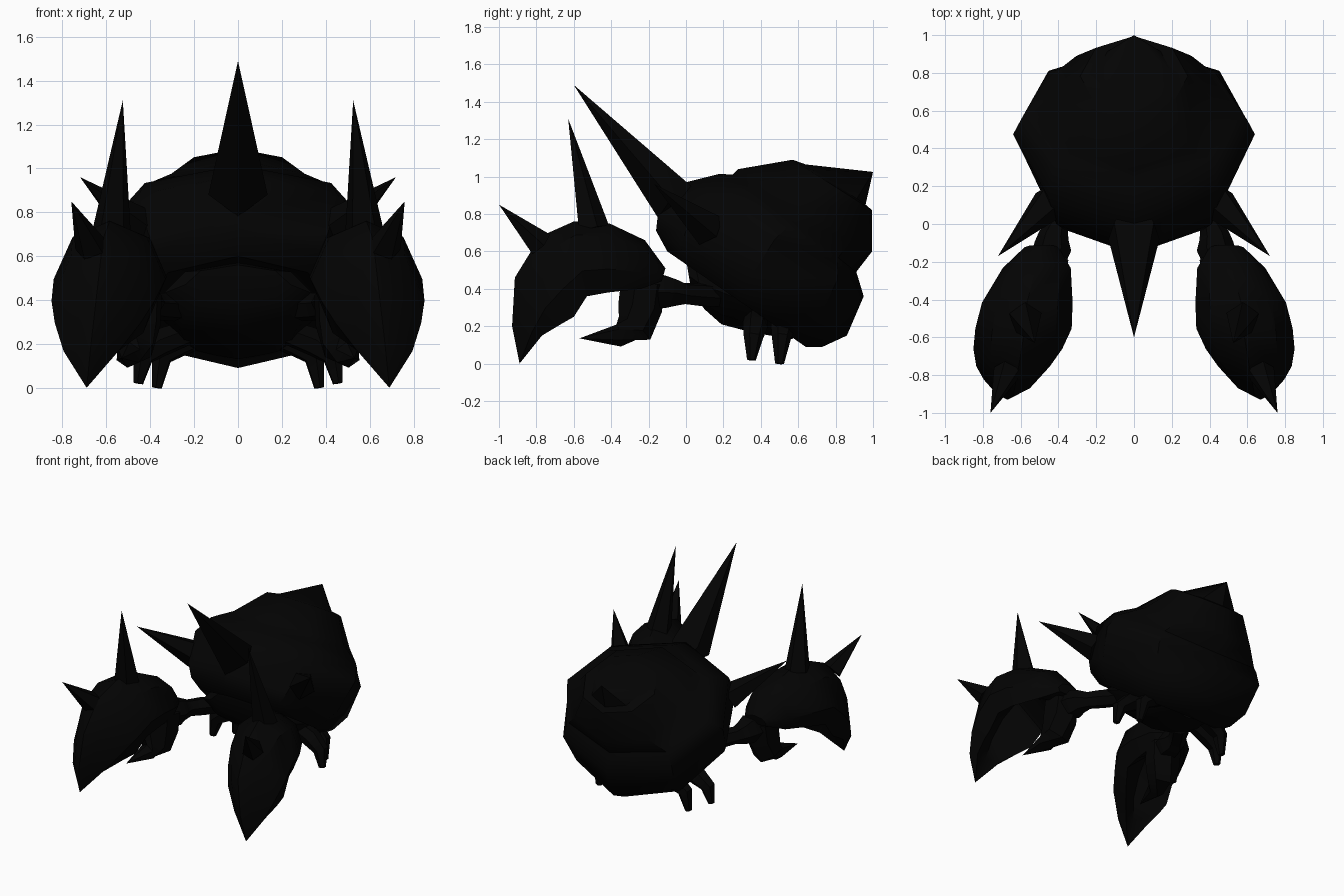
import bpy, bmesh, math
from mathutils import Vector

if "Cube" in bpy.data.objects:
    bpy.data.objects.remove(bpy.data.objects["Cube"])

black = bpy.data.materials.new("black")
black.diffuse_color = (0.001, 0.001, 0.001, 1)
black.use_nodes = True
black.node_tree.nodes["Principled BSDF"].inputs["Base Color"].default_value = black.diffuse_color


def finish(name, bm, mirror=False):
    bmesh.ops.recalc_face_normals(bm, faces=bm.faces)
    me = bpy.data.meshes.new(name)
    bm.to_mesh(me)
    bm.free()
    me.materials.append(black)
    ob = bpy.data.objects.new(name, me)
    bpy.context.collection.objects.link(ob)
    if mirror:
        ob.modifiers.new("mirror", 'MIRROR')
    return ob


def skin(name, rings, mirror=False):
    """Bridge a list of rings; a ring of one point becomes a tip."""
    bm = bmesh.new()
    vr = [[bm.verts.new(p) for p in r] for r in rings]
    for a, b in zip(vr, vr[1:]):
        n = max(len(a), len(b))
        for i in range(n):
            j = (i + 1) % n
            if len(b) == 1:
                bm.faces.new((a[i], a[j], b[0]))
            elif len(a) == 1:
                bm.faces.new((a[0], b[j], b[i]))
            else:
                bm.faces.new((a[i], a[j], b[j], b[i]))
    for r in (vr[0], vr[-1]):
        if len(r) > 2:
            bm.faces.new(r)
    return finish(name, bm, mirror)


def oval(top, bottom, xc, hw, n):
    """Ring through two (y, z) points with half width hw."""
    t, b = Vector((xc, *top)), Vector((xc, *bottom))
    mid = (t + b) / 2
    return [mid + (t - mid) * math.cos(math.tau * i / n)
            + Vector((hw * math.sin(math.tau * i / n), 0, 0)) for i in range(n)]


def cup(top, bottom, xc, hw, lift, crown):
    """Eight-point arch with two lower lips and a hollow between them."""
    t, b = Vector((xc, *top)), Vector((xc, *bottom))
    shape = [(0, 1), (crown, 0.82), (1, 0.34), (0.78, 0), (0, lift),
             (-0.78, 0), (-1, 0.34), (-crown, 0.82)]
    return [b.lerp(t, h) + Vector((hw * s, 0, 0)) for s, h in shape]


def tube(name, path, radii, n=6, mirror=True):
    """Tapered limb along a path; radius 0 makes a tip."""
    path = [Vector(p) for p in path]
    rings = []
    for i, (p, r) in enumerate(zip(path, radii)):
        d = (path[min(i + 1, len(path) - 1)] - path[max(i - 1, 0)]).normalized()
        u = d.cross(Vector((0.3, 0.9, 0.2))).normalized()
        v = d.cross(u)
        if r == 0:
            rings.append([p])
        else:
            rings.append([p + r * (u * math.cos(math.tau * k / n) + v * math.sin(math.tau * k / n))
                          for k in range(n)])
    return skin(name, rings, mirror)


# Shell: tilted octagons from the opening up to the back tip
shell = [
    ((0.02, 0.58), (0.58, 0.16), 0.36),
    ((-0.10, 0.60), (0.64, 0.09), 0.45),
    ((-0.16, 0.71), (0.73, 0.09), 0.52),
    ((-0.15, 0.80), (0.86, 0.15), 0.58),
    ((0.00, 0.97), (0.95, 0.36), 0.64),
    ((0.18, 1.015), (0.92, 0.46), 0.60),
    ((0.25, 1.01), (0.91, 0.49), 0.57),
    ((0.28, 1.04), (0.995, 0.60), 0.43),
    ((0.57, 1.09), (0.995, 0.82), 0.285),
    ((0.64, 1.065), (0.96, 0.85), 0.20),
]
skin("shell", [oval(t, b, 0, w, 8) for t, b, w in shell] + [[Vector((0, 1.0, 1.025))]])

# Body under the shell opening
body = [
    ((0.00, 0.56), (0.03, 0.38), 0.24),
    ((0.04, 0.57), (0.10, 0.29), 0.34),
    ((0.20, 0.55), (0.19, 0.21), 0.37),
    ((0.40, 0.45), (0.36, 0.165), 0.34),
    ((0.60, 0.35), (0.57, 0.13), 0.25),
]
skin("body", [oval(t, b, 0, w, 8) for t, b, w in body])

# Shell spikes
base = [Vector(p) for p in ((0.105, 0.01, 0.965), (0.135, -0.08, 0.88), (0, -0.15, 0.78),
                            (-0.135, -0.08, 0.88), (-0.105, 0.01, 0.965))]
skin("centre_spike", [[Vector((0, 0.15, 0.82))], base, [Vector((0, -0.60, 1.49))]])
tube("side_spike", [(0.44, 0.12, 0.72), (0.72, -0.17, 0.96)], [0.1, 0], 5)

# Claws: arched upper pincer, hollow underneath
claw = [
    ((-0.11, 0.51), (-0.13, 0.44), 0.49, 0.09, 0.0, 0.68),
    ((-0.22, 0.66), (-0.24, 0.40), 0.515, 0.18, 0.1, 0.68),
    ((-0.41, 0.75), (-0.42, 0.38), 0.565, 0.24, 0.35, 0.68),
    ((-0.60, 0.76), (-0.53, 0.36), 0.585, 0.255, 0.45, 0.66),
    ((-0.78, 0.68), (-0.60, 0.25), 0.615, 0.235, 0.45, 0.62),
    ((-0.915, 0.46), (-0.67, 0.21), 0.64, 0.195, 0.4, 0.45),
    ((-0.93, 0.20), (-0.77, 0.15), 0.67, 0.125, 0.2, 0.45),
]
skin("claw", [cup(*c) for c in claw] + [[Vector((0.69, -0.89, 0.0))]], True)
tube("claw_tall_spike", [(0.575, -0.50, 0.72), (0.525, -0.63, 1.31)], [0.09, 0], 5)
tube("claw_front_spike", [(0.67, -0.78, 0.64), (0.76, -1.0, 0.85)], [0.075, 0], 5)

# Lower pincer
tube("lower_pincer",
     [(0.46, -0.23, 0.43), (0.465, -0.245, 0.30), (0.48, -0.275, 0.19),
      (0.50, -0.36, 0.15), (0.53, -0.57, 0.135)],
     [0.12, 0.12, 0.105, 0.06, 0])

# Arms
tube("arm", [(0.46, -0.22, 0.39), (0.43, -0.12, 0.385), (0.425, -0.06, 0.38),
             (0.40, -0.01, 0.375), (0.35, 0.07, 0.37), (0.24, 0.22, 0.36)],
     [0.085, 0.1, 0.08, 0.06, 0.065, 0.06])

# Walking legs
for name, y, x, z in (("front_leg", 0.355, 0.455, 0.02), ("rear_leg", 0.505, 0.37, 0.0)):
    tube(name, [(x - 0.22, y + 0.02, 0.25), (x - 0.10, y + 0.015, 0.205),
                (x - 0.02, y + 0.005, 0.14), (x, y - 0.005, z)],
         [0.06, 0.068, 0.052, 0.024])

# Soft shading with hard creases kept
for ob in bpy.context.scene.objects:
    ob.select_set(True)
    bpy.context.view_layer.objects.active = ob
bpy.ops.object.shade_smooth_by_angle(angle=math.radians(40))
